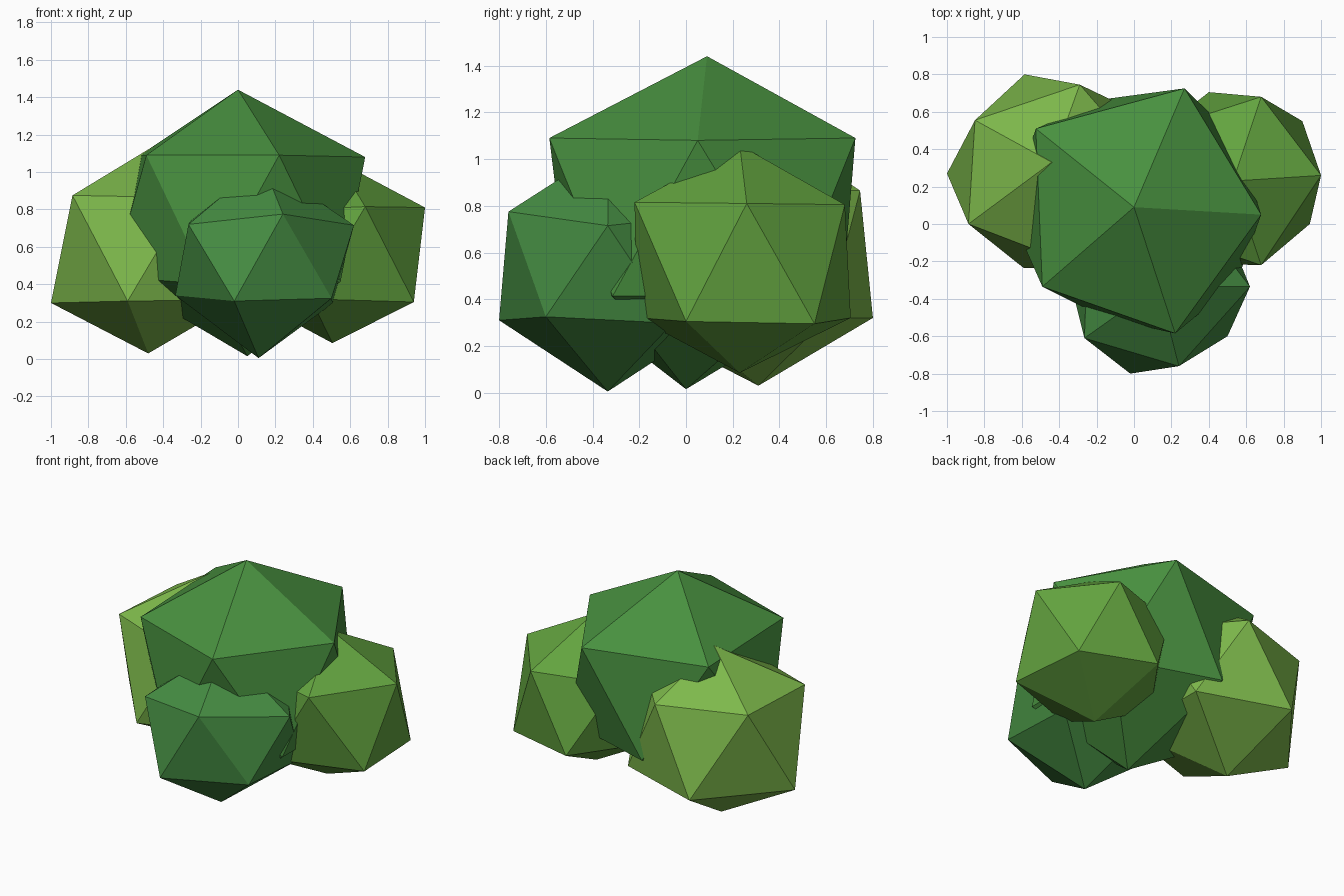
import bpy, bmesh
from mathutils import Vector


def clump(name, centre, radius, color, nudges):
    """Low-poly leaf clump: an icosahedron with some corners pulled to make it irregular."""
    bm = bmesh.new()
    bmesh.ops.create_icosphere(bm, subdivisions=1, radius=radius)
    bmesh.ops.translate(bm, verts=bm.verts, vec=centre)
    for p in map(Vector, nudges):
        nearest = min(bm.verts, key=lambda v: (v.co - p).length)
        nearest.co = p
    mesh = bpy.data.meshes.new(name)
    bm.to_mesh(mesh)
    bm.free()
    mat = bpy.data.materials.new(name + "_green")
    mat.diffuse_color = (*color, 1)
    mesh.materials.append(mat)
    obj = bpy.data.objects.new(name, mesh)
    bpy.context.collection.objects.link(obj)


# Tall dark clump in the middle
clump("main_foliage", (0.02, 0.07, 0.74), 0.73, (0.065, 0.28, 0.05), [
    (0, 0.09, 1.44), (0.27, 0.725, 1.09), (0.68, 0.05, 1.08),
    (0.22, -0.585, 1.09), (-0.49, -0.335, 1.09), (-0.525, 0.51, 1.09),
    (0.05, 0, 0.015), (-0.67, 0.07, 0.44), (-0.16, -0.5, 0.4), (-0.14, 0.67, 0.42)])

# Small dark clump at the front
clump("front_foliage", (0.13, -0.33, 0.53), 0.52, (0.06, 0.265, 0.055), [
    (0.11, -0.335, 0.005), (0.24, -0.76, 0.775), (-0.265, -0.61, 0.72),
    (0.62, -0.335, 0.715), (-0.02, -0.8, 0.31), (0.5, -0.6, 0.325), (-0.335, -0.33, 0.34)])

# Mid-green clump on the right
clump("right_foliage", (0.535, 0.235, 0.556), 0.525, (0.125, 0.37, 0.05), [
    (0.505, 0.23, 0.085), (0.53, 0.23, 1.06), (1.0, 0.26, 0.81),
    (0.68, -0.22, 0.815), (0.68, 0.68, 0.805), (0.94, 0, 0.305),
    (0.9, 0.55, 0.295), (0.4, 0.705, 0.32)])

# Light green clump on the left
clump("left_foliage", (-0.43, 0.28, 0.59), 0.61, (0.205, 0.48, 0.07), [
    (-0.48, 0.31, 0.03), (-0.44, 0.33, 1.145), (-0.885, 0, 0.875),
    (-0.85, 0.555, 0.87), (-0.29, 0.745, 0.865), (-1.0, 0.27, 0.3),
    (-0.59, -0.235, 0.31), (-0.585, 0.8, 0.32)])
